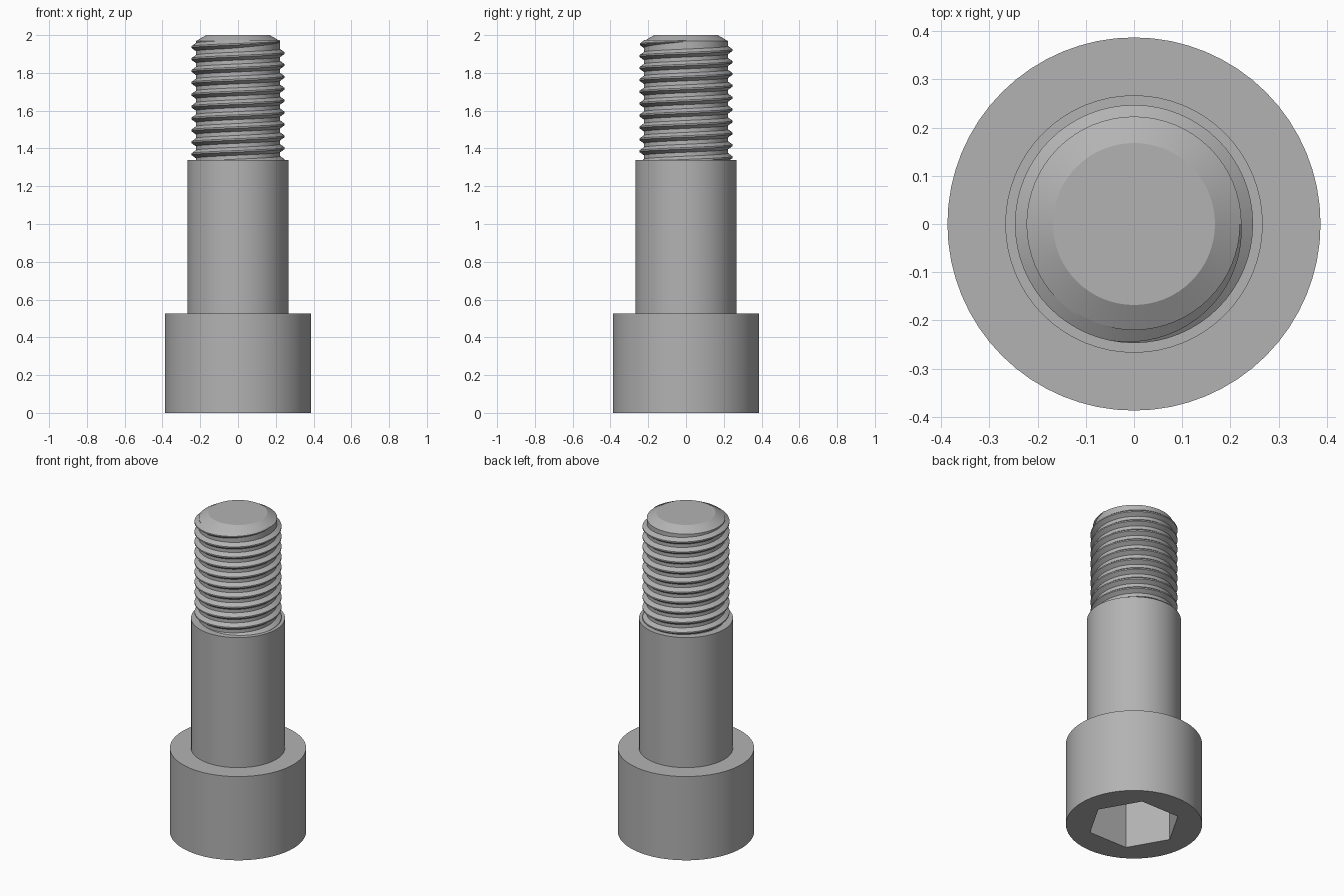
import bpy, bmesh
from math import cos, sin, pi, tau

cube = bpy.data.objects.get("Cube")
if cube:
    bpy.data.objects.remove(cube)

SIDES = 64
HEAD_TOP, SHANK_TOP, TIP = 0.525, 1.34, 2.0
CORE_R, CREST_R, PITCH = 0.223, 0.247, 0.063

steel = bpy.data.materials.new("grey_steel")
steel.use_nodes = True
GREY = (0.45, 0.45, 0.45, 1)
steel.diffuse_color = GREY
steel.node_tree.nodes["Principled BSDF"].inputs["Base Color"].default_value = GREY


def finish(bm, name):
    """Turn a bmesh into a smooth-sided object with sharp edges kept."""
    bmesh.ops.recalc_face_normals(bm, faces=bm.faces)
    mesh = bpy.data.meshes.new(name)
    bm.to_mesh(mesh)
    bm.free()
    mesh.materials.append(steel)
    obj = bpy.data.objects.new(name, mesh)
    bpy.context.collection.objects.link(obj)
    bpy.ops.object.select_all(action='DESELECT')
    obj.select_set(True)
    bpy.context.view_layer.objects.active = obj
    bpy.ops.object.shade_smooth_by_angle(angle=pi / 6)
    return obj


def ring(bm, radius, z, sides):
    return [bm.verts.new((radius * cos(tau * i / sides), radius * sin(tau * i / sides), z))
            for i in range(sides)]


def skin(bm, a, b, closed=True):
    """Join two equal rows of vertices with quads."""
    n = len(a)
    for i in range(n if closed else n - 1):
        j = (i + 1) % n
        bm.faces.new((a[i], a[j], b[j], b[i]))


def turned(name, profile):
    """Solid of revolution from (radius, z) points, capped at both ends."""
    bm = bmesh.new()
    rings = [ring(bm, r, z, SIDES) for r, z in profile]
    for a, b in zip(rings, rings[1:]):
        skin(bm, a, b)
    bm.faces.new(rings[0])
    bm.faces.new(rings[-1])
    return finish(bm, name)


# Cap head with a hexagonal socket in its underside
bm = bmesh.new()
outer = ring(bm, 0.387, 0, SIDES)
top = ring(bm, 0.387, HEAD_TOP, SIDES)
skin(bm, outer, top)
bm.faces.new(top)
hexagon = ring(bm, 0.265, 0, 6)
socket_floor = ring(bm, 0.265, 0.32, 6)
skin(bm, hexagon, socket_floor)
bm.faces.new(socket_floor)
rim = [e for e in bm.edges if all(v.co.z == 0 for v in e.verts)]
bmesh.ops.triangle_fill(bm, edges=rim, use_beauty=True)
finish(bm, "socket_head")

# Smooth shank and threaded core with a chamfered tip
turned("shank", [(0.267, HEAD_TOP), (0.267, SHANK_TOP)])
turned("thread_core", [(CORE_R, SHANK_TOP), (CORE_R, 1.968), (0.168, TIP)])

# Right-handed helical ridge, fading into the core at the tip
bm = bmesh.new()
end_z, turns = 1.968, 10.4
steps = int(turns * SIDES)
previous = None
for i in range(steps + 1):
    back = (steps - i) / SIDES
    angle = -tau * back
    z = end_z - PITCH * back
    fade = min(1, back / 0.28)
    crest = CORE_R + (CREST_R - CORE_R) * fade
    row = []
    for r, dz in ((CORE_R - 0.004, -0.024), (crest, -0.004), (crest, 0.004), (CORE_R - 0.004, 0.024)):
        row.append(bm.verts.new((r * cos(angle), r * sin(angle), z + dz * (0.3 + 0.7 * fade))))
    if previous:
        skin(bm, previous, row)
    else:
        bm.faces.new(row)
    previous = row
bm.faces.new(previous)
finish(bm, "thread_ridge")
